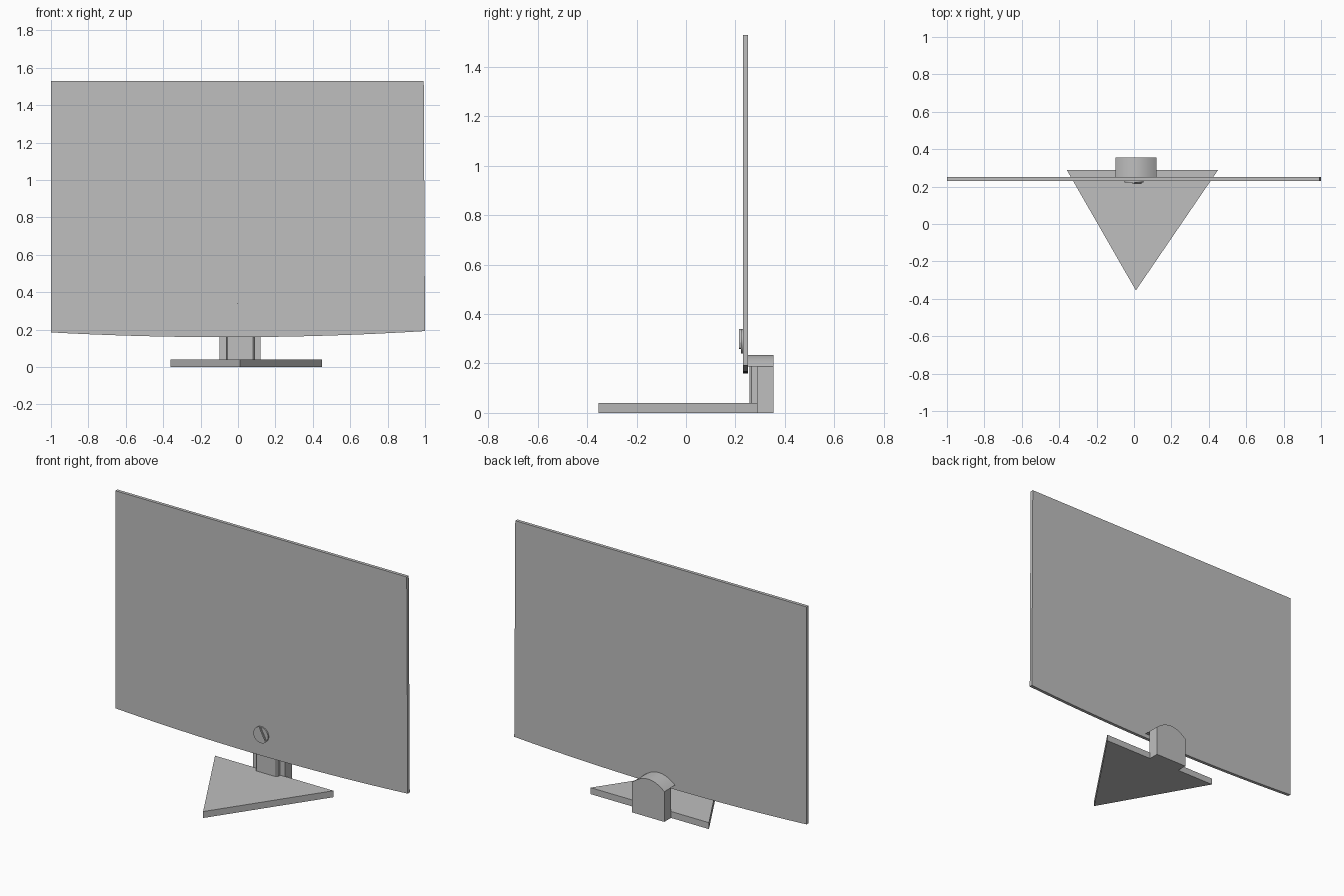
import bpy, bmesh, math
from mathutils import Vector

cube = bpy.data.objects.get("Cube")
if cube:
    bpy.data.objects.remove(cube, do_unlink=True)

grey = bpy.data.materials.new("light grey")
grey.use_nodes = True
colour = (0.52, 0.52, 0.52, 1)
grey.diffuse_color = colour
grey.node_tree.nodes["Principled BSDF"].inputs["Base Color"].default_value = colour


def prism(name, outline, start, end, axis="z", smooth=False):
    """Extrude a flat outline from start to end along z, or along y for an xz outline."""
    bm = bmesh.new()
    points = [(a, b, start) if axis == "z" else (a, start, b) for a, b in outline]
    face = bm.faces.new([bm.verts.new(p) for p in points])
    direction = Vector((0, 0, 1)) if axis == "z" else Vector((0, 1, 0))
    extruded = bmesh.ops.extrude_face_region(bm, geom=[face])["geom"]
    moved = [v for v in extruded if isinstance(v, bmesh.types.BMVert)]
    bmesh.ops.translate(bm, verts=moved, vec=direction * (end - start))
    bmesh.ops.recalc_face_normals(bm, faces=bm.faces)
    mesh = bpy.data.meshes.new(name)
    bm.to_mesh(mesh)
    bm.free()
    mesh.materials.append(grey)
    obj = bpy.data.objects.new(name, mesh)
    bpy.context.collection.objects.link(obj)
    if smooth:
        bpy.ops.object.select_all(action="DESELECT")
        obj.select_set(True)
        bpy.context.view_layer.objects.active = obj
        bpy.ops.object.shade_smooth_by_angle(angle=math.radians(30))
    return obj


def bow(x0, z0, x1, z1, rise, steps=24):
    """Shallow parabolic edge between two points, bulging by rise."""
    return [(x0 + (x1 - x0) * t, z0 + (z1 - z0) * t + rise * 4 * t * (1 - t))
            for t in (i / steps for i in range(steps + 1))]


# Thin display panel with a bowed lower edge
lower_edge = bow(-1, 0.185, 1, 0.192, -0.029)
prism("screen_panel", lower_edge + [(0.993, 1.53), (-1, 1.53)], 0.23, 0.25, "y", True)

# Triangular foot
prism("base_plate", [(-0.36, 0.29), (0.01, -0.355), (0.45, 0.29)], 0, 0.04)

# Rear support and its rounded cap, which reaches forward to the panel
prism("rear_support", [(-0.1, 0.287), (0.12, 0.287), (0.12, 0.355), (-0.1, 0.355)], 0, 0.187)
prism("support_cap", bow(0.12, 0.187, -0.1, 0.187, 0.048), 0.248, 0.355, "y", True)

# Narrower neck in front of the support
prism("neck", [(-0.055, 0.257), (0.08, 0.257), (0.088, 0.265),
               (0.088, 0.29), (-0.062, 0.29), (-0.062, 0.265)], 0.04, 0.19)

# Round knob with a slanted grip bar
disc = [(0.05 * math.cos(i * math.tau / 32), 0.29 + 0.05 * math.sin(i * math.tau / 32))
        for i in range(32)]
prism("knob_disc", disc, 0.222, 0.232, "y", True)
prism("knob_grip", [(0, 0.34), (-0.008, 0.337), (0.034, 0.258), (0.041, 0.263)],
      0.215, 0.223, "y")
